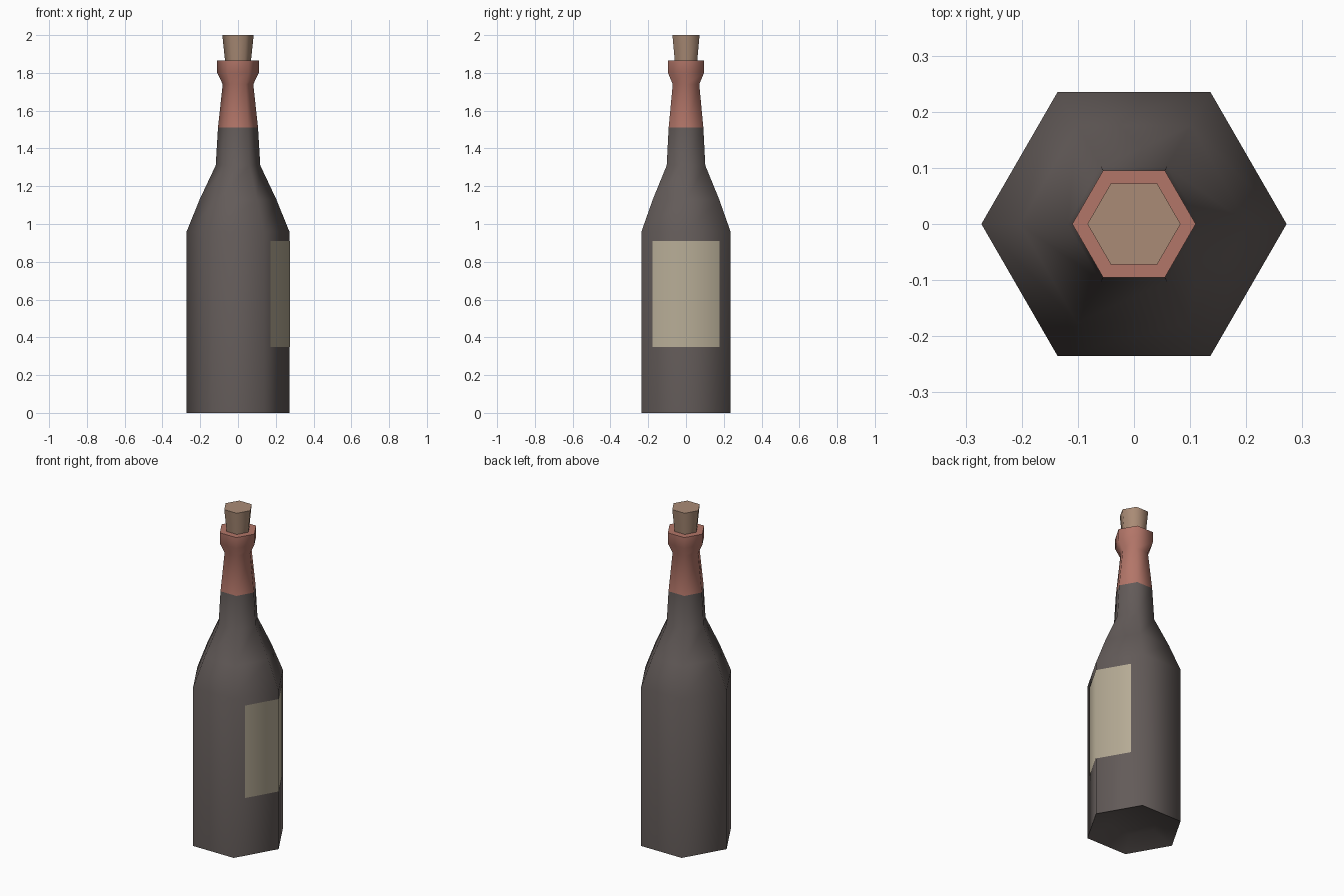
import bpy, bmesh
from math import cos, sin, radians, pi, sqrt

if "Cube" in bpy.data.objects:
    bpy.data.objects.remove(bpy.data.objects["Cube"])

SIDES = 6

def material(name, rgb):
    m = bpy.data.materials.new(name)
    m.diffuse_color = (*rgb, 1)
    m.use_nodes = True
    m.node_tree.nodes["Principled BSDF"].inputs["Base Color"].default_value = m.diffuse_color
    return m

def finish(bm, name, mat):
    me = bpy.data.meshes.new(name)
    bm.to_mesh(me)
    bm.free()
    ob = bpy.data.objects.new(name, me)
    bpy.context.collection.objects.link(ob)
    me.materials.append(mat)
    bpy.context.view_layer.objects.active = ob
    ob.select_set(True)
    bpy.ops.object.shade_smooth_by_angle(angle=radians(65))
    ob.select_set(False)
    return ob

def lathe(name, profile, mat, cap_start=True, cap_end=True):
    """Six-sided turned form from (radius, height) points, corners on the x axis."""
    bm = bmesh.new()
    rings = [[bm.verts.new((r * cos(2 * pi * i / SIDES), r * sin(2 * pi * i / SIDES), z))
              for i in range(SIDES)] for r, z in profile]
    for a, b in zip(rings, rings[1:]):
        for i in range(SIDES):
            j = (i + 1) % SIDES
            bm.faces.new((a[i], a[j], b[j], b[i]))
    if cap_start:
        bm.faces.new(rings[0][::-1])
    if cap_end:
        bm.faces.new(rings[-1])
    return finish(bm, name, mat)

glass = material("dark_glass", (0.125, 0.105, 0.10))
foil = material("red_foil", (0.45, 0.18, 0.14))
paper = material("label_paper", (0.48, 0.42, 0.31))
cork = material("cork", (0.40, 0.26, 0.18))

# Glass body with a hollow base, sloping shoulder and lower neck
lathe("bottle_body", [(0.14, 0.05), (0.272, 0), (0.272, 0.96), (0.203, 1.13),
                      (0.118, 1.31), (0.106, 1.51)], glass, cap_end=False)

# Foil-wrapped upper neck and flared lip
lathe("foil_neck", [(0.106, 1.51), (0.081, 1.74), (0.11, 1.80), (0.11, 1.865),
                    (0.068, 1.865)], foil, cap_start=False, cap_end=False)

# Tapered stopper
lathe("cork_stopper", [(0.066, 1.84), (0.083, 2.0)], cork)

# Paper label folded round the right-hand corner
bm = bmesh.new()
corner, half = 0.274, 0.178
columns = [[bm.verts.new((corner - abs(y) / sqrt(3), y, z)) for z in (0.35, 0.91)]
           for y in (-half, 0, half)]
for a, b in zip(columns, columns[1:]):
    bm.faces.new((a[0], b[0], b[1], a[1]))
finish(bm, "paper_label", paper)
